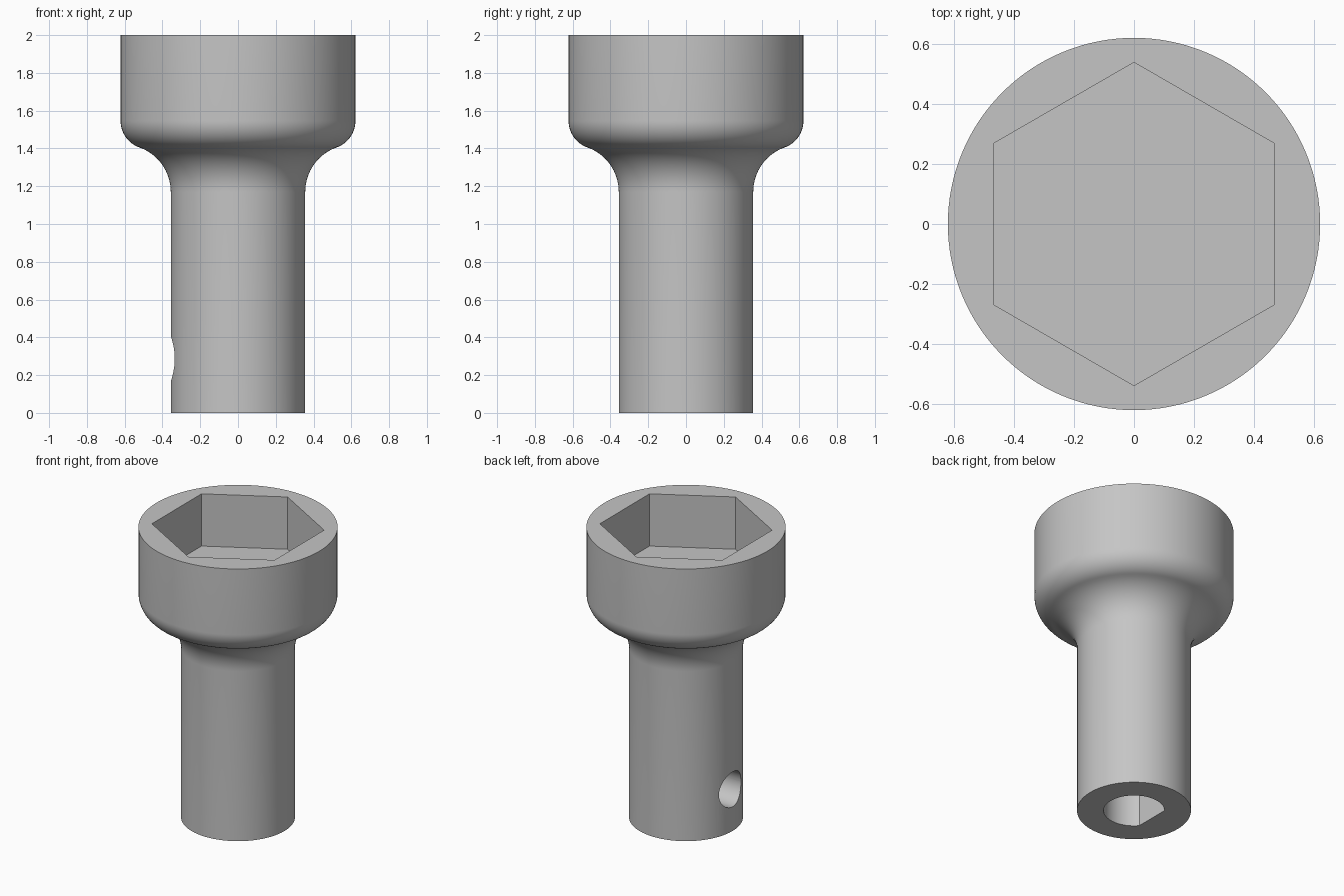
import bpy, bmesh, math
from mathutils import Matrix

old = bpy.data.objects.get("Cube")
if old:
    bpy.data.objects.remove(old)

# Single plain grey
grey = bpy.data.materials.new("plain_grey")
grey.use_nodes = True
color = (0.56, 0.56, 0.56, 1)
grey.diffuse_color = color
grey.node_tree.nodes["Principled BSDF"].inputs["Base Color"].default_value = color

HEAD_R, SHAFT_R, HEIGHT = 0.622, 0.356, 2.0


def make_object(name, bm):
    bmesh.ops.recalc_face_normals(bm, faces=bm.faces)
    mesh = bpy.data.meshes.new(name)
    bm.to_mesh(mesh)
    bm.free()
    mesh.materials.append(grey)
    obj = bpy.data.objects.new(name, mesh)
    bpy.context.collection.objects.link(obj)
    return obj


def arc(cx, cz, r, start, end, steps):
    angles = [math.radians(start + (end - start) * i / steps) for i in range(steps + 1)]
    return [(cx + r * math.cos(a), cz + r * math.sin(a)) for a in angles]


def lathe(name, profile, segments):
    bm = bmesh.new()
    rings = []
    for r, z in profile:
        rings.append([bm.verts.new((r * math.cos(t), r * math.sin(t), z))
                      for t in (math.tau * i / segments for i in range(segments))])
    for a, b in zip(rings, rings[1:]):
        for i in range(segments):
            j = (i + 1) % segments
            bm.faces.new((a[i], a[j], b[j], b[i]))
    bm.faces.new(rings[0])
    bm.faces.new(rings[-1])
    return make_object(name, bm)


def prism(name, outline, low, high, matrix=Matrix()):
    bm = bmesh.new()
    face = bm.faces.new([bm.verts.new((x, y, low)) for x, y in outline])
    side = bmesh.ops.extrude_face_region(bm, geom=[face])["geom"]
    moved = [v for v in side if isinstance(v, bmesh.types.BMVert)]
    bmesh.ops.translate(bm, verts=moved, vec=(0, 0, high - low))
    bm.transform(matrix)
    return make_object(name, bm)


# Body: shaft, concave neck, rounded shoulder and head
neck_r, round_r, neck_z = 0.25, 0.15, 1.17
neck_x, round_x = SHAFT_R + neck_r, HEAD_R - round_r
gap = round_x - neck_x
round_z = neck_z + math.sqrt((neck_r + round_r) ** 2 - gap ** 2)
tangent = math.degrees(math.atan2(round_z - neck_z, gap))
profile = [(SHAFT_R, 0)]
profile += arc(neck_x, neck_z, neck_r, 180, tangent, 16)
profile += arc(round_x, round_z, round_r, tangent - 180, 0, 16)[1:]
profile.append((HEAD_R, HEIGHT))
body = lathe("socket_body", profile, 128)

# Hexagonal recess in the head
hexagon = arc(0, 0, 0.54, 30, 330, 5)
hex_cutter = prism("hex_recess_cutter", hexagon, 1.64, 2.2)

# Shaft bore with a flat on the screw side
bore_cutter = prism("flat_sided_bore_cutter", arc(0, 0, 0.19, -140, 140, 60), -0.2, 0.85)

# Round set screw hole through the wall into the bore
circle = arc(0, 0, 0.12, 0, 354, 59)
to_side = Matrix.Translation((0, 0, 0.287)) @ Matrix.Rotation(-math.pi / 2, 4, "Y")
screw_cutter = prism("screw_hole_cutter", circle, 0.06, 0.6, to_side)

bpy.context.view_layer.objects.active = body
for cutter in (hex_cutter, bore_cutter, screw_cutter):
    cutter.hide_render = True
    mod = body.modifiers.new(cutter.name, "BOOLEAN")
    mod.operation = "DIFFERENCE"
    mod.solver = "EXACT"
    mod.object = cutter
    bpy.ops.object.modifier_apply(modifier=mod.name)
    bpy.data.objects.remove(cutter)

# Smooth curves with crisp edges
bpy.ops.object.select_all(action="DESELECT")
body.select_set(True)
bpy.ops.object.shade_smooth_by_angle(angle=math.radians(30))
